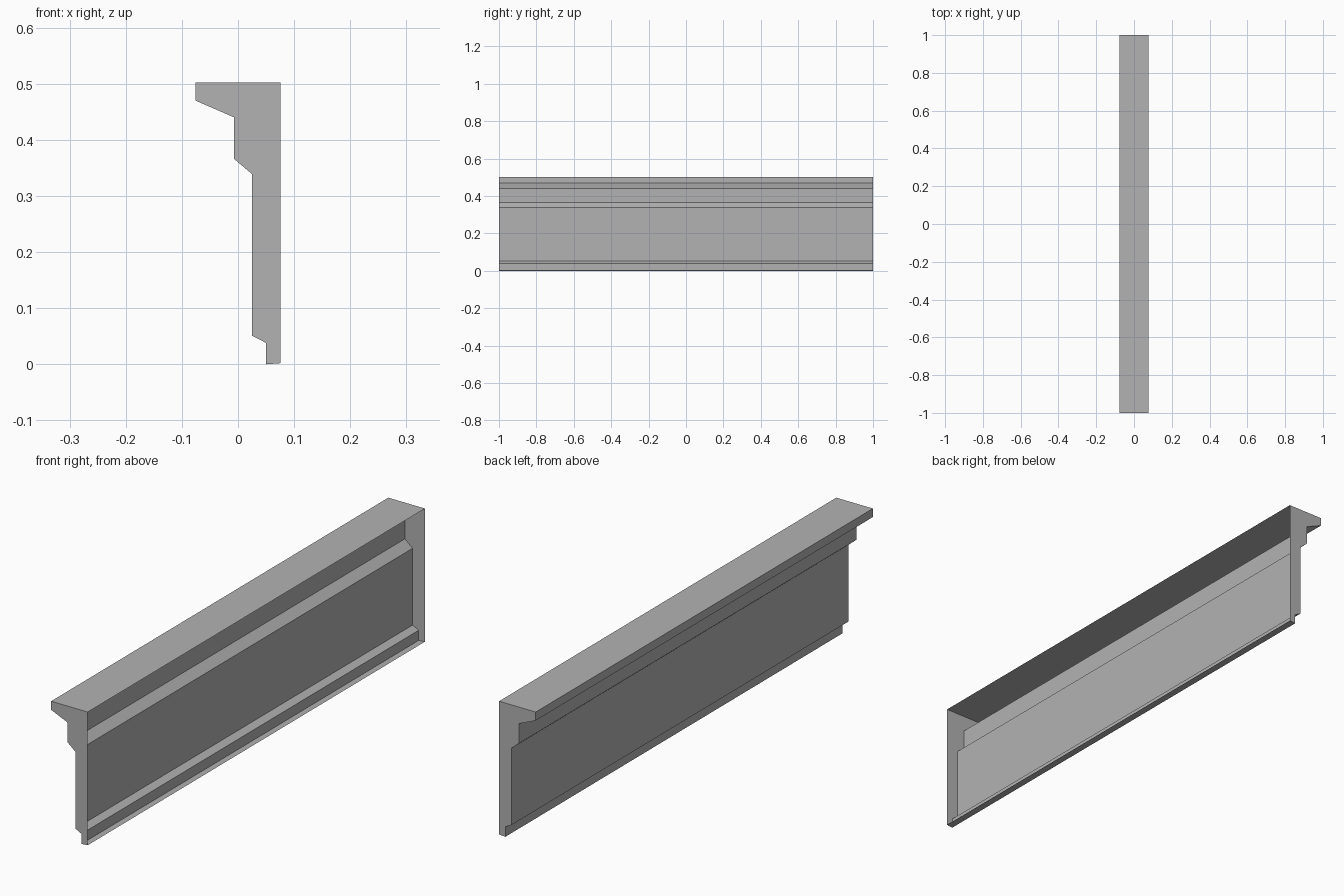
import bpy, bmesh
from mathutils import Vector

cube = bpy.data.objects.get("Cube")
if cube:
    bpy.data.objects.remove(cube, do_unlink=True)

# Single plain grey
grey = bpy.data.materials.new("plain_grey")
grey.use_nodes = True
colour = (0.448, 0.448, 0.448, 1)
grey.diffuse_color = colour
grey.node_tree.nodes["Principled BSDF"].inputs["Base Color"].default_value = colour

# Cornice section (x, z), from the top back edge round the moulded side to the foot
profile = [
    (0.076, 0.502), (-0.076, 0.502), (-0.076, 0.47), (-0.007, 0.44),
    (-0.007, 0.366), (0.025, 0.339), (0.025, 0.051), (0.05, 0.038),
    (0.05, 0.0), (0.076, 0.002),
]

bm = bmesh.new()
# Front end cap, extruded along the length
front = [bm.verts.new((x, -1, z)) for x, z in profile]
cap = bm.faces.new(front)
extruded = bmesh.ops.extrude_face_region(bm, geom=[cap], use_keep_orig=True)
moved = [v for v in extruded["geom"] if isinstance(v, bmesh.types.BMVert)]
bmesh.ops.translate(bm, verts=moved, vec=Vector((0, 2, 0)))
bmesh.ops.recalc_face_normals(bm, faces=bm.faces[:])

# The flat wall side is left open
wall = [f for f in bm.faces if f.normal.x > 0.99]
bmesh.ops.delete(bm, geom=wall, context="FACES_ONLY")

mesh = bpy.data.meshes.new("cornice_moulding")
bm.to_mesh(mesh)
bm.free()
mesh.materials.append(grey)
moulding = bpy.data.objects.new("cornice_moulding", mesh)
bpy.context.collection.objects.link(moulding)
